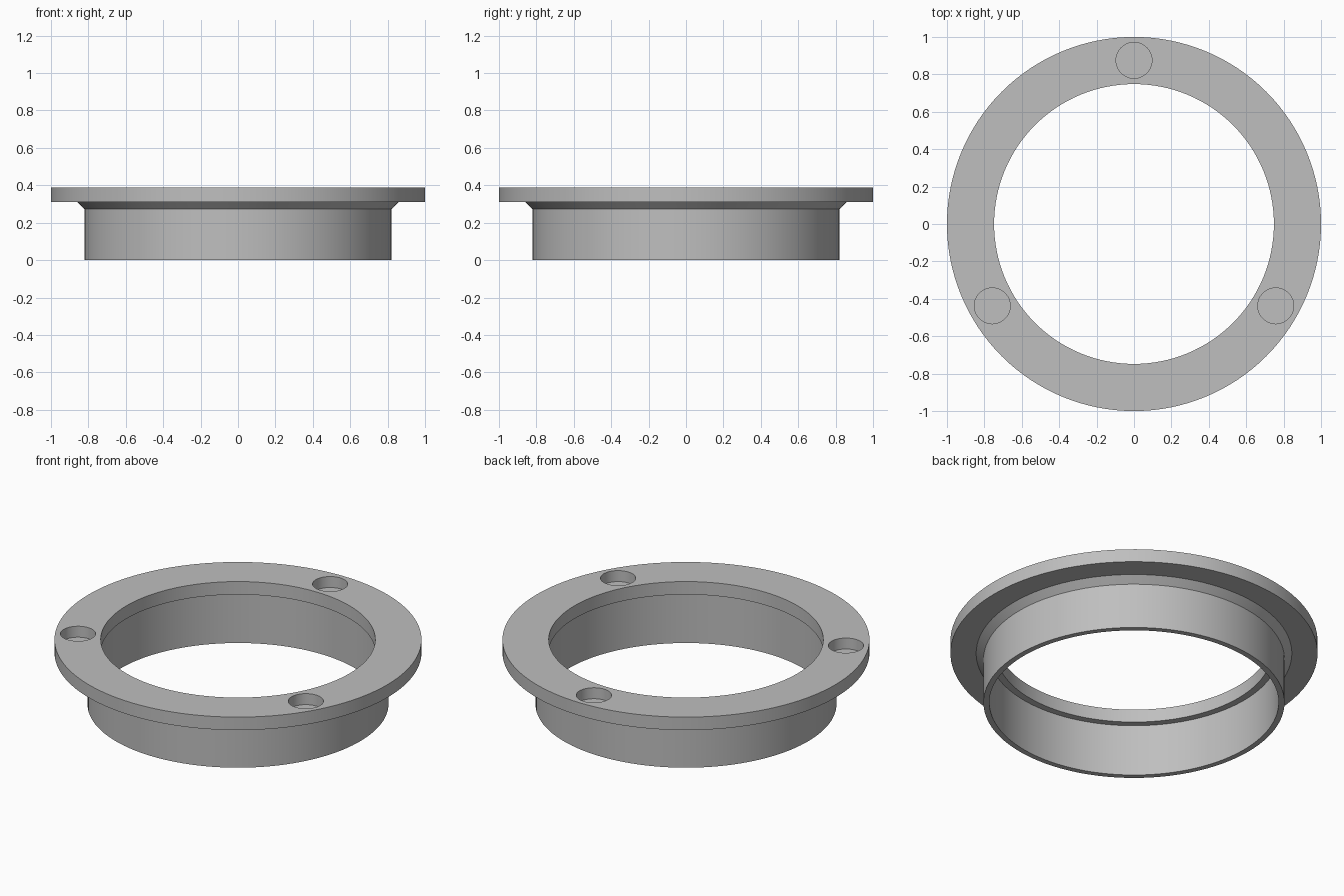
import bpy, bmesh, math
from mathutils import Matrix

cube = bpy.data.objects.get("Cube")
if cube:
    bpy.data.objects.remove(cube, do_unlink=True)

SEGMENTS = 128
TOP = 0.388
FLANGE_BOTTOM = 0.31
HOLE_DEPTH = 0.066

grey = bpy.data.materials.new("plain grey")
grey.use_nodes = True
colour = (0.52, 0.52, 0.52, 1)
grey.diffuse_color = colour
grey.node_tree.nodes["Principled BSDF"].inputs["Base Color"].default_value = colour


def make_object(name, bm):
    bmesh.ops.recalc_face_normals(bm, faces=bm.faces)
    mesh = bpy.data.meshes.new(name)
    bm.to_mesh(mesh)
    bm.free()
    mesh.materials.append(grey)
    obj = bpy.data.objects.new(name, mesh)
    bpy.context.collection.objects.link(obj)
    return obj


# Flanged collar: closed radius/height profile turned around z
profile = [
    (0.748, TOP), (1, TOP), (1, FLANGE_BOTTOM), (0.86, FLANGE_BOTTOM),
    (0.82, 0.272), (0.82, 0), (0.788, 0), (0.788, FLANGE_BOTTOM),
    (0.748, FLANGE_BOTTOM),
]
bm = bmesh.new()
verts = [bm.verts.new((r, 0, z)) for r, z in profile]
edges = [bm.edges.new((v, verts[(i + 1) % len(verts)])) for i, v in enumerate(verts)]
bmesh.ops.spin(bm, geom=verts + edges, cent=(0, 0, 0), axis=(0, 0, 1),
               angle=math.tau, steps=SEGMENTS, use_merge=False)
bmesh.ops.remove_doubles(bm, verts=bm.verts, dist=0.0001)
collar = make_object("flanged_collar", bm)

# Three blind holes spaced evenly around the flange
bm = bmesh.new()
for i in range(3):
    angle = math.radians(90 + 120 * i)
    place = Matrix.Translation((0.875 * math.cos(angle), 0.875 * math.sin(angle), TOP))
    bmesh.ops.create_cone(bm, cap_ends=True, segments=48, radius1=0.096,
                          radius2=0.096, depth=2 * HOLE_DEPTH, matrix=place)
cutter = make_object("hole_cutter", bm)
cutter.hide_render = True

cut = collar.modifiers.new("holes", "BOOLEAN")
cut.operation = "DIFFERENCE"
cut.solver = "EXACT"
cut.object = cutter

bpy.ops.object.select_all(action="DESELECT")
collar.select_set(True)
bpy.context.view_layer.objects.active = collar
bpy.ops.object.modifier_apply(modifier=cut.name)
bpy.data.objects.remove(cutter, do_unlink=True)

# Smooth round walls with crisp rims
bpy.ops.object.shade_smooth_by_angle(angle=math.radians(30))
